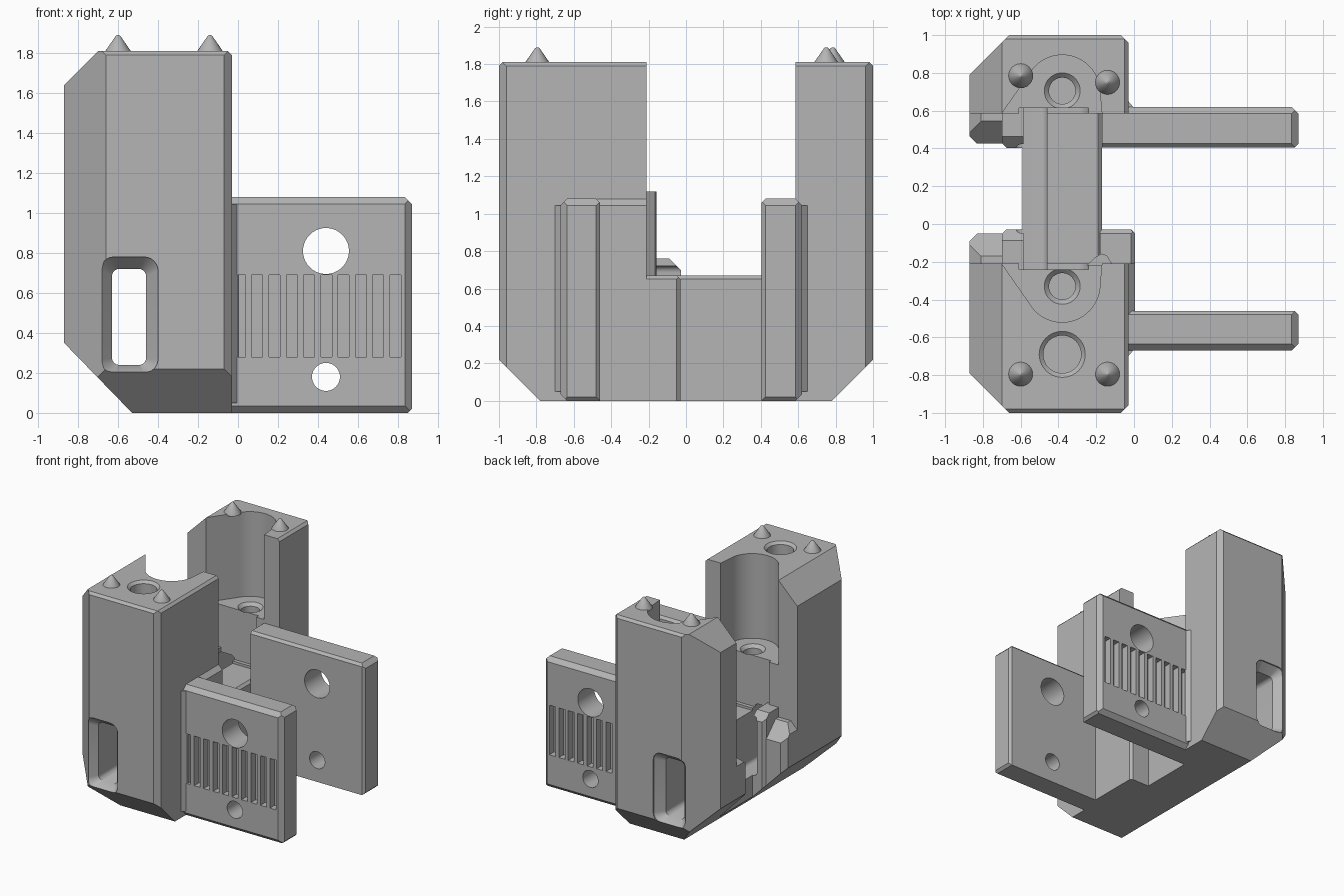
import bpy, bmesh
from math import cos, sin, pi, radians
from mathutils import Vector

old = bpy.data.objects.get("Cube")
if old:
    bpy.data.objects.remove(old, do_unlink=True)

grey = bpy.data.materials.new("plain_grey")
grey.use_nodes = True
GREY = (0.46, 0.46, 0.46, 1)
grey.diffuse_color = GREY
grey.node_tree.nodes["Principled BSDF"].inputs["Base Color"].default_value = GREY


def finish(name, bm):
    bmesh.ops.recalc_face_normals(bm, faces=bm.faces[:])
    mesh = bpy.data.meshes.new(name)
    bm.to_mesh(mesh)
    bm.free()
    mesh.materials.append(grey)
    obj = bpy.data.objects.new(name, mesh)
    bpy.context.collection.objects.link(obj)
    return obj


def add_loft(bm, rings):
    """Closed skin through rings of equal point count."""
    loops = [[bm.verts.new(p) for p in ring] for ring in rings]
    n = len(loops[0])
    for a, b in zip(loops, loops[1:]):
        for i in range(n):
            j = (i + 1) % n
            bm.faces.new((a[i], a[j], b[j], b[i]))
    bm.faces.new(loops[0])
    bm.faces.new(loops[-1])


def loft(name, *stacks):
    bm = bmesh.new()
    for rings in stacks:
        add_loft(bm, rings)
    return finish(name, bm)


def box_rings(x, y, z):
    return [[(x[0], y[0], h), (x[1], y[0], h), (x[1], y[1], h), (x[0], y[1], h)] for h in z]


def block(name, x, y, z, cuts=()):
    """Box trimmed by planes given as (point, outward normal)."""
    bm = bmesh.new()
    add_loft(bm, box_rings(x, y, z))
    for point, normal in cuts:
        res = bmesh.ops.bisect_plane(bm, geom=bm.verts[:] + bm.edges[:] + bm.faces[:], dist=1e-5,
                                     plane_co=point, plane_no=Vector(normal).normalized(), clear_outer=True)
        edges = [e for e in res["geom_cut"] if isinstance(e, bmesh.types.BMEdge)]
        if edges:
            bmesh.ops.contextual_create(bm, geom=edges)
    return finish(name, bm)


def circle_z(x, y, r, z, n=40):
    return [(x + r * cos(2 * pi * i / n), y + r * sin(2 * pi * i / n), z) for i in range(n)]


def circle_y(x, z, r, y, n=40):
    return [(x + r * cos(2 * pi * i / n), y, z + r * sin(2 * pi * i / n)) for i in range(n)]


def rounded_y(x0, x1, z0, z1, r, y, steps=6):
    """Rounded rectangle facing along y."""
    pts = []
    corners = ((x1 - r, z1 - r), (x0 + r, z1 - r), (x0 + r, z0 + r), (x1 - r, z0 + r))
    for k, (cx, cz) in enumerate(corners):
        for i in range(steps + 1):
            a = pi / 2 * (k + i / steps)
            pts.append((cx + r * cos(a), y, cz + r * sin(a)))
    return pts


def cut(obj, *cutters):
    bpy.context.view_layer.objects.active = obj
    for c in cutters:
        mod = obj.modifiers.new("cut", "BOOLEAN")
        mod.operation = "DIFFERENCE"
        mod.solver = "EXACT"
        mod.object = c
        bpy.ops.object.modifier_apply(modifier=mod.name)


parts, helpers = [], []
L, R, TOP, FLOOR = -0.87, -0.03, 1.81, 1.11
CX = -0.38
belly = ((L, 0, 0.35), (-0.35, 0, -0.34))

# Belt slot running through everything, flared at both outer faces
def slot_in(y):
    return rounded_y(-0.63, -0.46, 0.24, 0.72, 0.035, y)

def slot_out(y):
    return rounded_y(-0.69, -0.40, 0.20, 0.78, 0.07, y)

belt_slot = loft("belt_slot_cutter", [slot_out(-1.05), slot_out(-0.99), slot_in(-0.92),
                                      slot_in(0.92), slot_out(0.99), slot_out(1.05)])
helpers.append(belt_slot)

# Towers, front (s = -1) and back (s = 1)
for side, s, inner in (("front", -1, -0.21), ("back", 1, 0.585)):
    tower = block(side + "_tower", (L, R), sorted((inner, s)), (0, TOP), [
        belly,
        ((L, 0, 1.64), (-1, 0, 1)),
        ((L, s * 0.79, 0), (-1, s, 0)),
        ((R, s * 0.96, 0), (1, s, 0)),
        ((0, s, 0.22), (0, s, -1)),
        ((0, s, TOP - 0.02), (0, s, 1)),
        ((R, 0, TOP - 0.02), (1, 0, 1))])
    # Rod cavity: half round with one flared and one straight wall
    cy, r = inner + s * 0.11, 0.2
    plan = [(-0.70, inner)]
    for i in range(25):
        a = radians(150 - 150 * i / 24)
        plan.append((CX + r * cos(a), cy + s * r * sin(a)))
    plan += [(-0.17, inner), (-0.17, inner - s * 0.1), (-0.70, inner - s * 0.1)]
    cavity = loft(side + "_cavity_cutter", [[(x, y, z) for x, y in plan] for z in (FLOOR, 2)])
    hy = inner + s * 0.12
    screw = loft(side + "_screw_cutter", [circle_z(CX, hy, 0.07, 0.8), circle_z(CX, hy, 0.07, FLOOR - 0.025),
                                          circle_z(CX, hy, 0.095, FLOOR), circle_z(CX, hy, 0.095, FLOOR + 0.05)])
    panel = loft(side + "_panel_cutter", [rounded_y(-0.61, -0.24, 0.69, 1.3, 0.07, inner + s * d)
                                          for d in (-0.05, 0.03)])
    cut(tower, cavity, screw, panel, belt_slot)
    helpers += [cavity, screw, panel]
    if s < 0:
        bore = loft("top_bore_cutter", [circle_z(CX, -0.69, 0.1, 1.3), circle_z(CX, -0.69, 0.1, TOP - 0.02),
                                        circle_z(CX, -0.69, 0.122, TOP), circle_z(CX, -0.69, 0.122, TOP + 0.1)])
        cut(tower, bore)
        helpers.append(bore)
    parts.append(tower)

# Side plates with ribs cut outside and two round holes
for side, s, root, y_in, y_out in (("front", -1, -0.1, -0.46, -0.67), ("back", 1, -0.17, 0.405, 0.62)):
    c, d = 0.035, 0.02
    plate = block(side + "_plate", (root, 0.87), sorted((y_in, y_out)), (0, 1.08), [
        ((0, y_out, 1.08 - c), (0, s, 1)),
        ((0, y_out, c), (0, s, -1)),
        ((0.87 - c, y_out, 0), (1, s, 0)),
        ((0, y_in, 1.08 - d), (0, -s, 1)),
        ((0.87 - d, y_in, 0), (1, -s, 0)),
        ((0.87, 0, 1.08 - c), (1, 0, 1)),
        ((0.87, 0, 0.02), (1, 0, -1))])
    holes = loft(side + "_hole_cutter", *[[circle_y(0.44, z, r, y) for y in (y_in - s * 0.1, y_out + s * 0.1)]
                                          for z, r in ((0.81, 0.115), (0.18, 0.07))])
    span = sorted((y_out - s * 0.06, y_out + s * 0.05))
    ribs = loft(side + "_rib_cutter", *[box_rings((x, x + 0.055), span, (0.28, 0.69))
                                        for x in (-0.018 + 0.0865 * i for i in range(10))])
    cut(plate, holes, ribs)
    helpers += [holes, ribs]
    parts.append(plate)
    # Small gusset where the plate meets the tower
    tri = [(R - 0.02, y_out - s * 0.01), (R + 0.03, y_out - s * 0.005), (R, y_out + s * 0.03), (R - 0.02, y_out + s * 0.03)]
    parts.append(loft(side + "_gusset", [[(x, y, z) for x, y in tri] for z in (0.05, 1.045)]))

# Bridge joining the towers
bridge = block("bridge", (-0.59, -0.17), (-0.25, 0.62), (0, 0.67), [belly, ((-0.17, 0, 0.65), (1, 0, 1))])
cut(bridge, belt_slot)
parts.append(bridge)

# Shoulder behind the front plate, and the low step beside the bridge
parts.append(block("front_shoulder", (-0.1, 0.005), (-0.66, -0.21), (0, 1.08),
                   [((0.005, 0, 1.045), (1, 0, 1)), ((0, -0.66, 1.04), (0, -1, 1)), ((0, -0.66, 0.05), (0, -1, -1))]))
parts.append(block("front_step", (-0.18, 0.005), (-0.25, -0.03), (0, 0.67),
                   [((0.005, 0, 0.65), (1, 0, 1)), ((0, -0.03, 0.65), (0, 1, 1)), ((0.005, -0.05, 0), (1, 1, 0))]))

# Rounded nub beside the front cavity
nub = [(-0.25, -0.22), (-0.21, -0.18), (-0.175, -0.157), (-0.145, -0.165), (-0.11, -0.22)]
parts.append(loft("cavity_nub", [[(x, y, z) for x, y in nub] for z in (0.6, 1.12)]))

# Ledges on the outer side, facing each other
for side, s, y0, y1 in (("front", 1, -0.25, -0.05), ("back", -1, 0.62, 0.425)):
    outer = block(side + "_outer_ledge", (L, -0.66), sorted((y0, y1)), (0, 0.68), [
        belly, ((L, y1 - s * 0.04, 0), (-1, s, 0)), ((0, y1, 0.56), (0, s, 1)), ((L, 0, 0.62), (-1, 0, 1))])
    y2 = y1 + s * 0.022
    post = block(side + "_inner_ledge", (-0.70, -0.585), sorted((y0, y2)), (0, 0.76), [
        belly, ((-0.70, y2 - s * 0.025, 0), (-1, s, 0)), ((0, y2, 0.70), (0, s, 1))])
    for ledge in (outer, post):
        cut(ledge, belt_slot)
        parts.append(ledge)

# Locating spikes on the tower tops
for name, x, y in (("front_outer", -0.6, -0.795), ("front_inner", -0.14, -0.795),
                   ("back_outer", -0.6, 0.785), ("back_inner", -0.14, 0.75)):
    parts.append(loft(name + "_spike", [circle_z(x, y, 0.066, TOP - 0.01, 24), circle_z(x, y, 0.064, TOP, 24),
                                        circle_z(x, y, 0.012, 1.885, 24), circle_z(x, y, 0.004, 1.89, 24)]))

# Remove the cutters and shade round surfaces smoothly
for h in helpers:
    bpy.data.objects.remove(h, do_unlink=True)
bpy.ops.object.select_all(action="DESELECT")
for p in parts:
    p.select_set(True)
bpy.context.view_layer.objects.active = parts[0]
bpy.ops.object.shade_smooth_by_angle(angle=radians(30))
